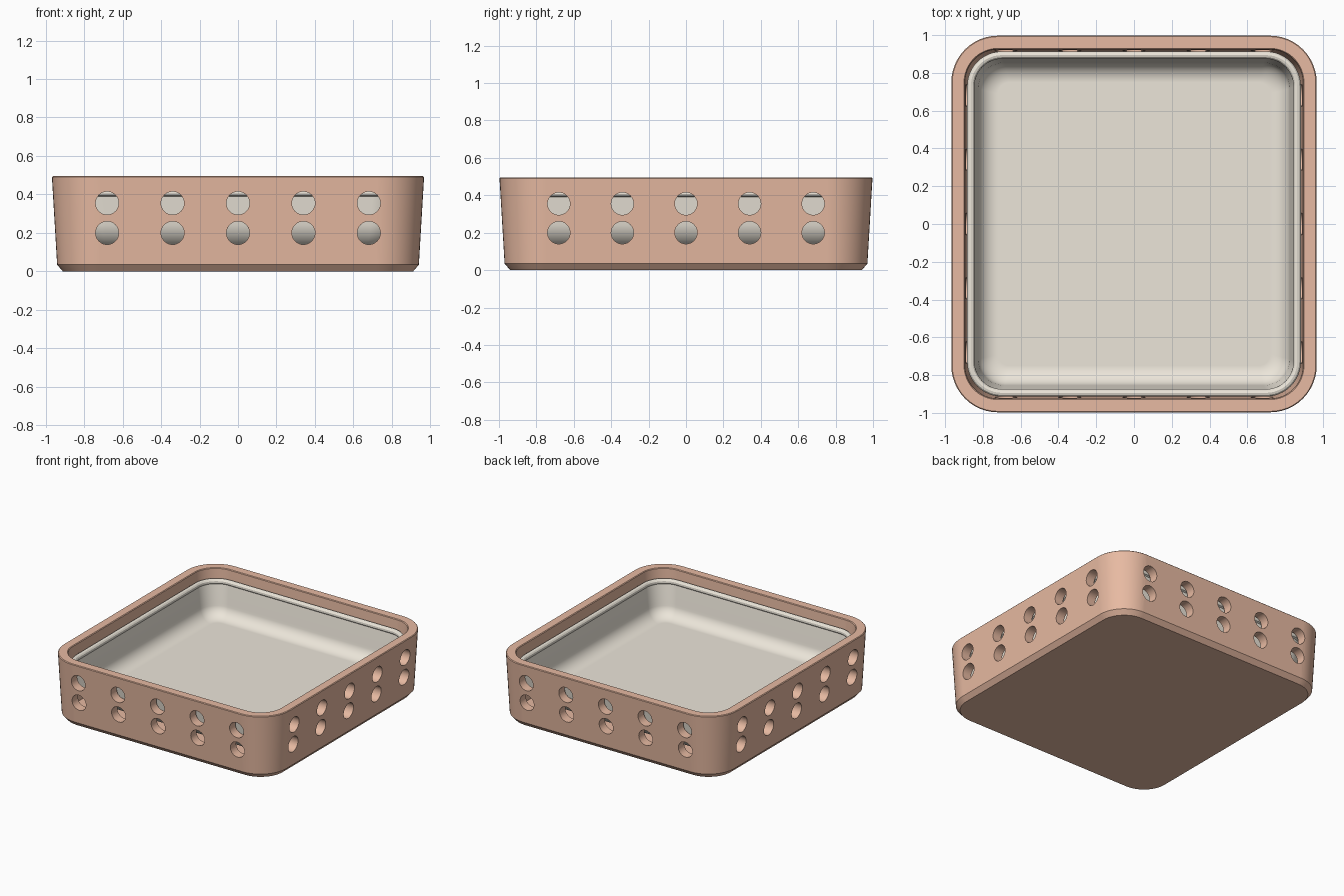
import bpy, bmesh
from math import pi, cos, sin, radians
from mathutils import Matrix

if "Cube" in bpy.data.objects:
    bpy.data.objects.remove(bpy.data.objects["Cube"])


def material(name, rgb):
    m = bpy.data.materials.new(name)
    m.diffuse_color = (*rgb, 1)
    m.use_nodes = True
    m.node_tree.nodes["Principled BSDF"].inputs["Base Color"].default_value = m.diffuse_color
    return m


def rounded_rect(hx, hy, r, z, seg=12):
    pts = []
    for k, (sx, sy) in enumerate([(1, 1), (-1, 1), (-1, -1), (1, -1)]):
        for i in range(seg + 1):
            a = (k + i / seg) * pi / 2
            pts.append((sx * (hx - r) + r * cos(a), sy * (hy - r) + r * sin(a), z))
    return pts


def loft(name, profile, mat):
    """Skin (half x, corner radius, z) rings; half y is always 0.03 larger."""
    bm = bmesh.new()
    rings = [[bm.verts.new(p) for p in rounded_rect(h, h + 0.03, r, z)]
             for h, r, z in profile]
    n = len(rings[0])
    for a, b in zip(rings, rings[1:]):
        for i in range(n):
            j = (i + 1) % n
            bm.faces.new((a[i], a[j], b[j], b[i]))
    bm.faces.new(rings[0][::-1])
    bm.faces.new(rings[-1])
    bmesh.ops.recalc_face_normals(bm, faces=bm.faces)
    return finish(name, bm, mat)


def finish(name, bm, mat=None):
    me = bpy.data.meshes.new(name)
    bm.to_mesh(me)
    bm.free()
    ob = bpy.data.objects.new(name, me)
    bpy.context.collection.objects.link(ob)
    if mat:
        me.materials.append(mat)
    return ob


def activate(ob):
    bpy.ops.object.select_all(action='DESELECT')
    ob.select_set(True)
    bpy.context.view_layer.objects.active = ob


def smooth(ob):
    activate(ob)
    bpy.ops.object.shade_smooth_by_angle(angle=radians(32))
    wn = ob.modifiers.new("even_shading", 'WEIGHTED_NORMAL')
    wn.keep_sharp = True


terracotta = material("terracotta", (0.80, 0.49, 0.36))
cream = material("cream", (0.84, 0.79, 0.70))

# Outer tray: tapered shell with a chamfered foot
tray = loft("outer_tray", [
    (0.91, 0.19, 0), (0.94, 0.22, 0.035), (0.967, 0.247, 0.49), (0.962, 0.242, 0.495),
    (0.90, 0.18, 0.495), (0.895, 0.175, 0.49), (0.87, 0.15, 0.06)], terracotta)

# Vent holes: two rows of five in every wall
bm = bmesh.new()
for side in range(4):
    dist = 0.91 if side % 2 else 0.94
    for u in (-0.68, -0.34, 0, 0.34, 0.68):
        for z in (0.2, 0.355):
            place = (Matrix.Rotation(side * pi / 2, 4, 'Z')
                     @ Matrix.Translation((u, -dist, z))
                     @ Matrix.Rotation(pi / 2, 4, 'X'))
            bmesh.ops.create_cone(bm, cap_ends=True, segments=32, radius1=0.06,
                                  radius2=0.06, depth=0.24, matrix=place)
cutter = finish("hole_cutter", bm)
cutter.hide_render = True
cut = tray.modifiers.new("vent_holes", 'BOOLEAN')
cut.operation = 'DIFFERENCE'
cut.solver = 'EXACT'
cut.object = cutter
activate(tray)
bpy.ops.object.modifier_apply(modifier=cut.name)
bpy.data.objects.remove(cutter, do_unlink=True)
smooth(tray)

# Inner liner: shallow dish with curved base and a rounded bead rim
profile = []
for i in range(9):                      # outer base curve
    a = i / 8 * pi / 2
    profile.append((0.71 + 0.14 * sin(a), 0.06 + 0.10 * sin(a), 0.27 - 0.15 * cos(a)))
profile.append((0.865, 0.165, 0.39))
for i in range(9):                      # bead rim
    a = -pi / 4 + i / 8 * 1.5 * pi
    profile.append((0.864 + 0.02 * cos(a), 0.165 + 0.02 * cos(a), 0.41 + 0.02 * sin(a)))
for i in range(9):                      # inside curve down to the floor
    a = i / 8 * pi / 2
    profile.append((0.72 + 0.105 * cos(a), 0.06 + 0.08 * cos(a), 0.26 - 0.10 * sin(a)))
liner = loft("inner_liner", profile, cream)
smooth(liner)
